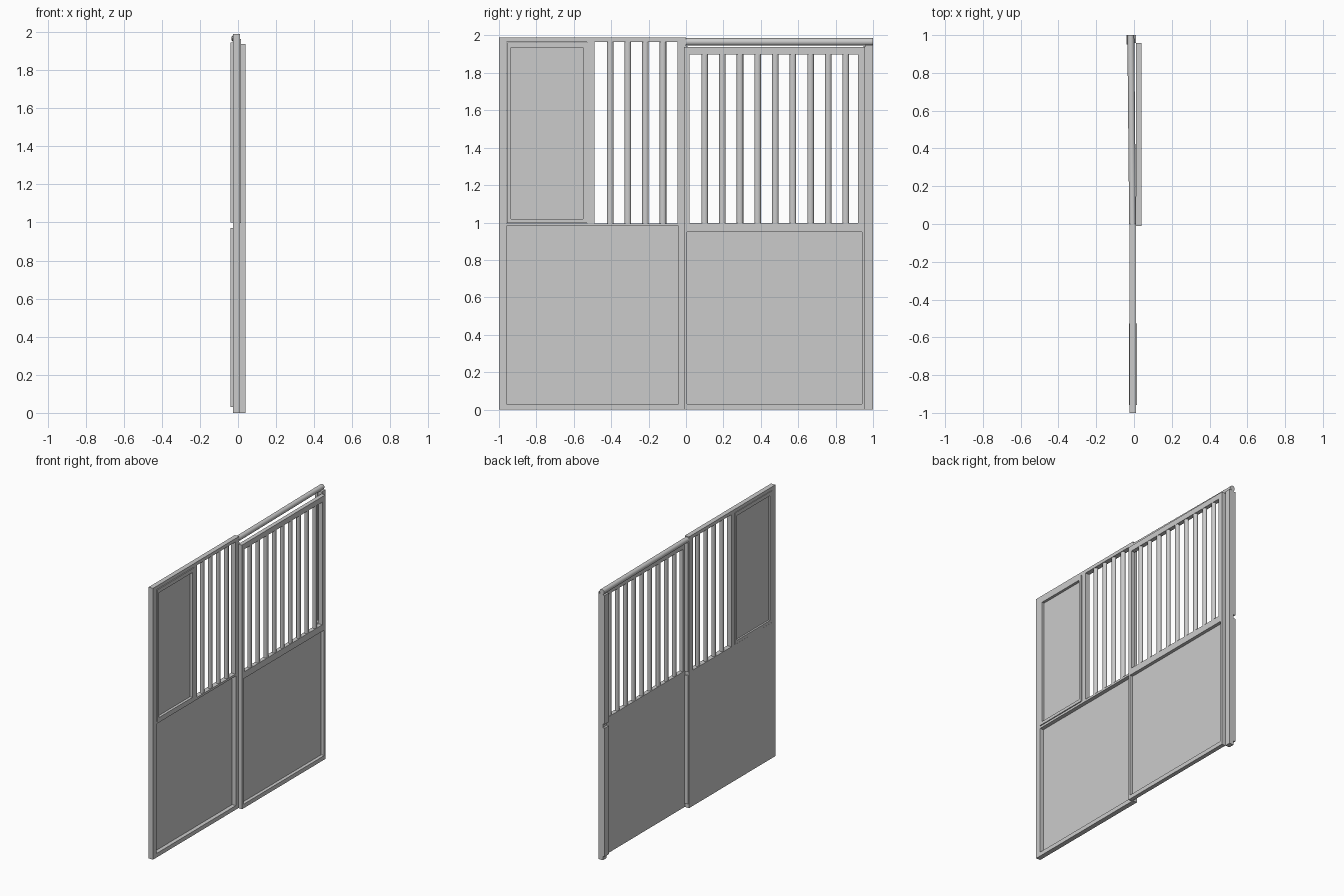
import bpy, bmesh, math

if "Cube" in bpy.data.objects:
    bpy.data.objects.remove(bpy.data.objects["Cube"])


def finish(name, bm):
    bmesh.ops.recalc_face_normals(bm, faces=bm.faces)
    me = bpy.data.meshes.new(name)
    bm.to_mesh(me)
    bm.free()
    ob = bpy.data.objects.new(name, me)
    bpy.context.collection.objects.link(ob)
    return ob


def box(name, x0, x1, y0, y1, z0, z1):
    bm = bmesh.new()
    bmesh.ops.create_cube(bm, size=1)
    for v in bm.verts:
        v.co = ((x0 + x1) / 2 + v.co.x * (x1 - x0),
                (y0 + y1) / 2 + v.co.y * (y1 - y0),
                (z0 + z1) / 2 + v.co.z * (z1 - z0))
    return finish(name, bm)


def frame(name, x0, x1, outer, inner):
    """Rectangular ring in the YZ plane; rects are (y0, y1, z0, z1)."""
    bm = bmesh.new()
    loops = []
    for x, r in ((x0, outer), (x1, outer), (x1, inner), (x0, inner)):
        loops.append([bm.verts.new((x, y, z)) for y, z in
                      ((r[0], r[2]), (r[1], r[2]), (r[1], r[3]), (r[0], r[3]))])
    for k in range(4):
        a, b = loops[k], loops[(k + 1) % 4]
        for i in range(4):
            j = (i + 1) % 4
            bm.faces.new((a[i], a[j], b[j], b[i]))
    return finish(name, bm)


def bars(name, x, ys, z0, z1, radius=0.0175):
    for i, y in enumerate(ys):
        bpy.ops.mesh.primitive_cylinder_add(vertices=24, radius=radius, depth=z1 - z0,
                                            location=(x, y, (z0 + z1) / 2))
        bar = bpy.context.object
        bar.name = f"{name}_{i + 1}"
        bar.scale.x = 0.8
        bpy.ops.object.shade_smooth_by_angle()


# Fixed wall: frame, lower board
FX0, FX1 = -0.025, 0.01
frame("wall_lower_frame", FX0, FX1, (-1, 0, 0, 0.996), (-0.96, -0.04, 0.03, 0.98))
box("wall_lower_board", FX0, FX0 + 0.006, -0.97, -0.03, 0.02, 0.985)
frame("wall_upper_frame", FX0, FX1, (-1, 0, 0.985, 1.99), (-0.96, -0.045, 0.996, 1.965))
box("wall_divider", FX0, FX1, -0.53, -0.49, 0.99, 1.97)

# Upper solid panel with beading
frame("panel_beading", -0.027, 0.015, (-0.957, -0.528, 0.998, 1.963),
      (-0.935, -0.55, 1.02, 1.935))
box("upper_panel", -0.014, -0.004, -0.95, -0.535, 1.0, 1.95)

# Window bars of the fixed wall
bars("wall_bar", -0.0075, [-0.405 + 0.094 * i for i in range(4)], 0.99, 1.97)

# Sliding door in front of the opening
DX0, DX1 = 0.01, 0.04
frame("door_lower_frame", DX0, DX1, (-0.01, 0.957, 0, 0.998), (0.005, 0.942, 0.03, 0.95))
box("door_lower_board", DX0, DX0 + 0.006, 0, 0.95, 0.02, 0.96)
frame("door_upper_frame", DX0, DX1, (-0.01, 0.957, 0.97, 1.937), (0.02, 0.92, 0.998, 1.897))
bars("door_bar", 0.025, [0.1 + 0.0943 * i for i in range(9)], 0.99, 1.91)

# End post: core plus two raised channel lengths on the back
box("end_post", -0.025, 0.01, 0.957, 1.0, 0, 1.95)
for part, z0, z1 in (("lower", 0.03, 0.972), ("upper", 1.0, 1.945)):
    box(f"post_channel_{part}", -0.04, -0.02, 0.95, 1.0, z0, z1)
    # matching stop strip on the end of the fixed wall
    box(f"stop_strip_{part}", -0.02, 0.008, -0.002, 0.008, z0, z1)

# Rounded door track, set slightly out of line
bm = bmesh.new()
N = 16
rings = []
for y, cx in ((0.0, -0.0075), (1.0, -0.017)):
    ring = []
    for i in range(N):
        a = 2 * math.pi * (i + 0.5) / N
        ring.append(bm.verts.new((cx + 0.0185 * math.cos(a), y, 1.966 + 0.0195 * math.sin(a))))
    rings.append(ring)
for i in range(N):
    j = (i + 1) % N
    bm.faces.new((rings[0][i], rings[0][j], rings[1][j], rings[1][i]))
bm.faces.new(rings[0])
bm.faces.new(rings[1])
track = finish("door_track", bm)
bpy.context.view_layer.objects.active = track
bpy.ops.object.select_all(action='DESELECT')
track.select_set(True)
bpy.ops.object.shade_smooth_by_angle()
